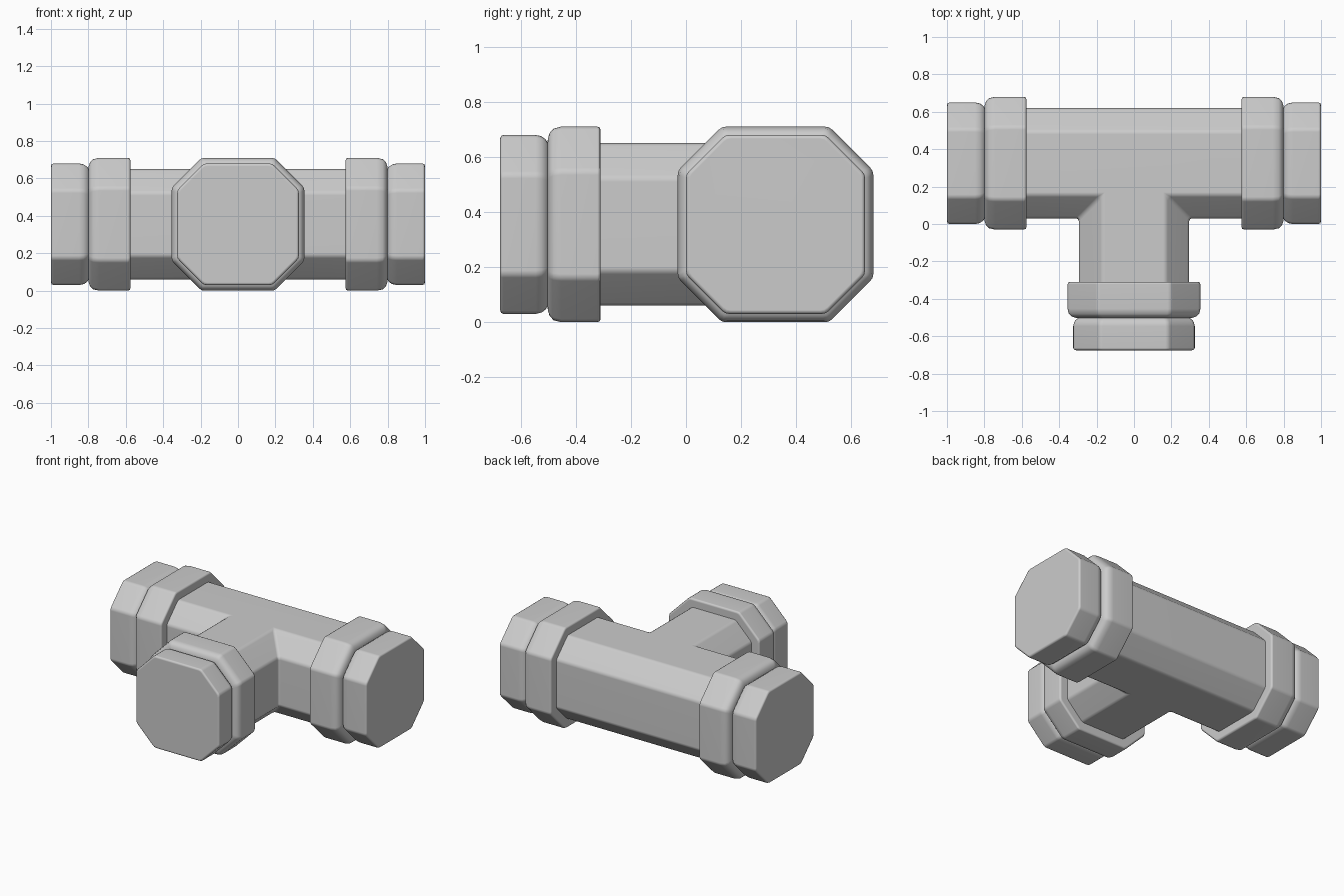
import bpy, bmesh
from math import radians
from mathutils import Matrix, Vector

if "Cube" in bpy.data.objects:
    bpy.data.objects.remove(bpy.data.objects["Cube"])

CENTRE = Vector((0, 0.325, 0.355))   # where the pipe axes cross
A, H = 0.295, 0.17                   # pipe half width, half length of its flat sides


def finish(name, bm, bevel=0):
    bmesh.ops.recalc_face_normals(bm, faces=bm.faces)
    mesh = bpy.data.meshes.new(name)
    bm.to_mesh(mesh)
    bm.free()
    ob = bpy.data.objects.new(name, mesh)
    bpy.context.collection.objects.link(ob)
    if bevel:
        mod = ob.modifiers.new("soft_edges", 'BEVEL')
        mod.width, mod.segments = bevel, 2
        mod.limit_method, mod.angle_limit = 'ANGLE', radians(30)
    bpy.ops.object.select_all(action='DESELECT')
    ob.select_set(True)
    bpy.context.view_layer.objects.active = ob
    bpy.ops.object.shade_smooth_by_angle(angle=radians(50))
    mod = ob.modifiers.new("flat_sides", 'WEIGHTED_NORMAL')
    mod.keep_sharp = True
    return ob


def loft(rings):
    bm = bmesh.new()
    loops = [[bm.verts.new(p) for p in ring] for ring in rings]
    n = len(loops[0])
    for a, b in zip(loops, loops[1:]):
        for i in range(n):
            j = (i + 1) % n
            bm.faces.new((a[i], a[j], b[j], b[i]))
    bm.faces.new(loops[0])
    bm.faces.new(loops[-1])
    return bm


def octagon(a, d):
    """Octagon with softened corners at distance d along local z."""
    h = H + 0.414 * (a - A)
    corners = [Vector(c) for c in ((a, -h), (a, h), (h, a), (-h, a),
                                   (-a, h), (-a, -h), (-h, -a), (h, -a))]
    pts = []
    for i, c in enumerate(corners):
        p = c + (corners[i - 1] - c).normalized() * 0.015
        q = c + (corners[(i + 1) % 8] - c).normalized() * 0.015
        pts += [p, (p + 2 * c + q) / 4, q]
    return [Vector((p.x, p.y, d)) for p in pts]


# T-shaped pipe body: stacked T outlines give chamfered tubes with mitred joints
def tee(w, z):
    L, B = 0.6, 0.66
    outline = ((-L, -w), (-w, -w), (-w, -B), (w, -B), (w, -w), (L, -w), (L, w), (-L, w))
    # tube ends stay hidden inside the collars
    return [CENTRE + Vector((x, y, z)) for x, y in outline]


finish("tee_pipe", loft([tee(H, -A), tee(A, -H), tee(A, H), tee(H, A)]), bevel=0.015)

# End fittings: cap, groove and collar as (depth from the outer end, half width)
PROFILE = [(0, 0.311), (0.004, 0.321), (0.014, 0.325), (0.15, 0.325), (0.175, 0.32),
           (0.192, 0.309), (0.2, 0.298), (0.202, 0.312), (0.209, 0.332),
           (0.226, 0.348), (0.258, 0.355), (0.411, 0.355), (0.421, 0.351), (0.425, 0.341)]

for name, axis, scale in (("right_end", (1, 0, 0), 1), ("left_end", (-1, 0, 0), 1),
                          ("branch_end", (0, -1, 0), 0.86)):
    bm = loft([octagon(a, 1 - u * scale) for u, a in PROFILE])
    turn = Vector((0, 0, 1)).rotation_difference(Vector(axis)).to_matrix().to_4x4()
    bm.transform(Matrix.Translation(CENTRE) @ turn)
    finish(name, bm)
